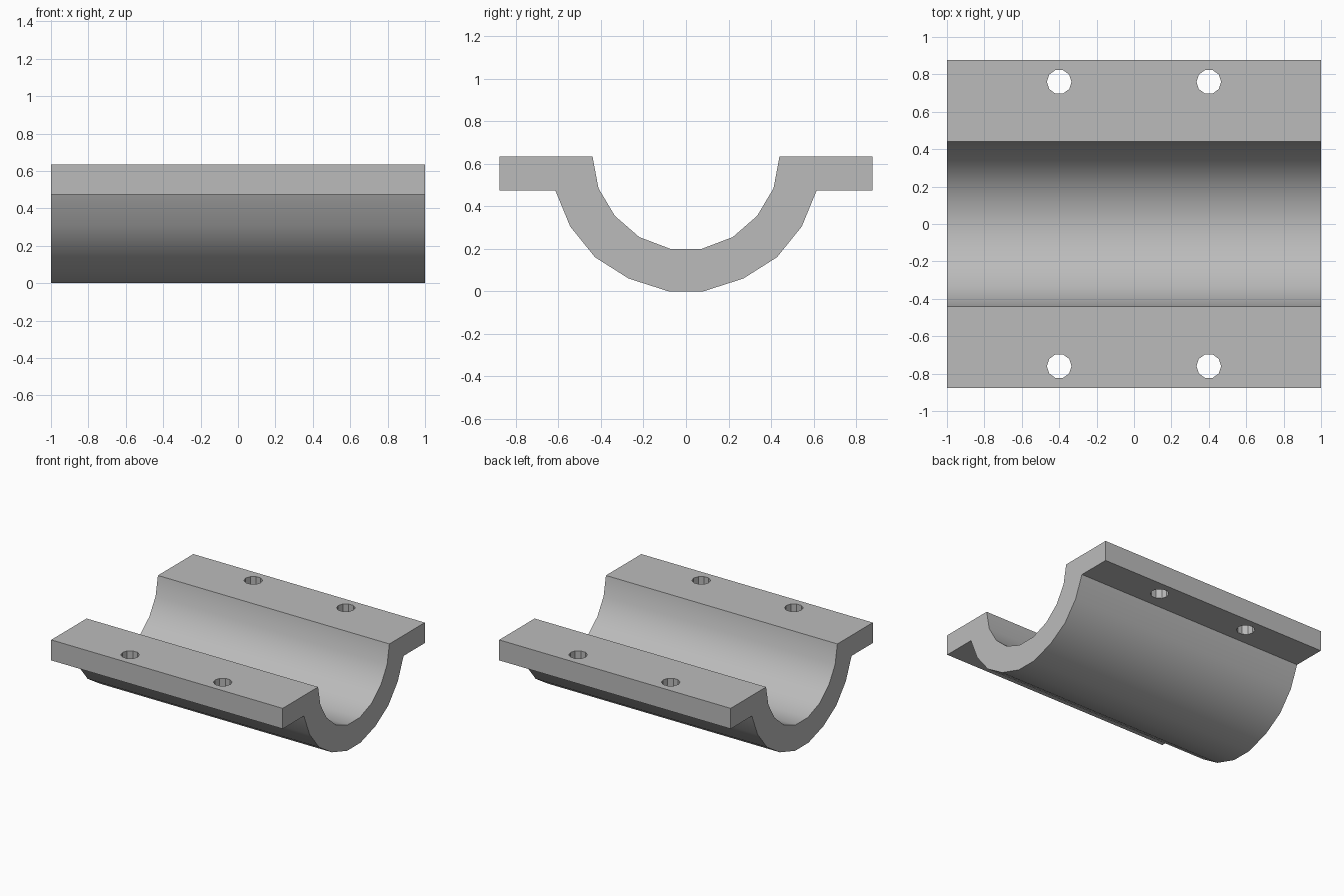
import bpy, bmesh
from math import radians

cube = bpy.data.objects.get("Cube")
if cube:
    bpy.data.objects.remove(cube, do_unlink=True)

# Plain grey metal
metal = bpy.data.materials.new("grey metal")
metal.use_nodes = True
grey = (0.5, 0.5, 0.5, 1)
metal.diffuse_color = grey
metal.node_tree.nodes["Principled BSDF"].inputs["Base Color"].default_value = grey

LENGTH = 2.0
FLANGE_BOTTOM, FLANGE_TOP, FLANGE_EDGE = 0.475, 0.635, 0.877

# Half of the cross-section (y, z): outer trough, flange, inner trough
half = [(0.083, 0), (0.27, 0.06), (0.428, 0.16), (0.545, 0.305),
        (0.615, FLANGE_BOTTOM), (FLANGE_EDGE, FLANGE_BOTTOM),
        (FLANGE_EDGE, FLANGE_TOP), (0.44, FLANGE_TOP),
        (0.412, 0.485), (0.335, 0.355), (0.22, 0.255), (0.075, 0.2)]
section = half + [(-y, z) for y, z in reversed(half)]

# Half-round bearing saddle extruded along x
bm = bmesh.new()
face = bm.faces.new([bm.verts.new((-LENGTH / 2, y, z)) for y, z in section])
result = bmesh.ops.extrude_face_region(bm, geom=[face])
moved = [v for v in result["geom"] if isinstance(v, bmesh.types.BMVert)]
bmesh.ops.translate(bm, verts=moved, vec=(LENGTH, 0, 0))
bmesh.ops.recalc_face_normals(bm, faces=bm.faces)
mesh = bpy.data.meshes.new("saddle")
bm.to_mesh(mesh)
bm.free()
saddle = bpy.data.objects.new("saddle", mesh)
bpy.context.collection.objects.link(saddle)
mesh.materials.append(metal)

# Four bolt holes through the flanges
for x in (-0.4, 0.4):
    for y in (-0.76, 0.76):
        bpy.ops.mesh.primitive_cylinder_add(
            vertices=10, radius=0.066, depth=0.4,
            location=(x, y, (FLANGE_BOTTOM + FLANGE_TOP) / 2),
            rotation=(0, 0, radians(90)))
        cutter = bpy.context.object
        cutter.name = "bolt_hole_cutter"
        cutter.data.materials.append(metal)
        cut = saddle.modifiers.new("bolt_hole", "BOOLEAN")
        cut.operation = "DIFFERENCE"
        cut.solver = "EXACT"
        cut.object = cutter
        bpy.context.view_layer.objects.active = saddle
        bpy.ops.object.modifier_apply(modifier=cut.name)
        bpy.data.objects.remove(cutter, do_unlink=True)

# Smooth trough, sharp corners
bpy.ops.object.select_all(action="DESELECT")
saddle.select_set(True)
bpy.context.view_layer.objects.active = saddle
bpy.ops.object.shade_smooth_by_angle(angle=radians(30))
